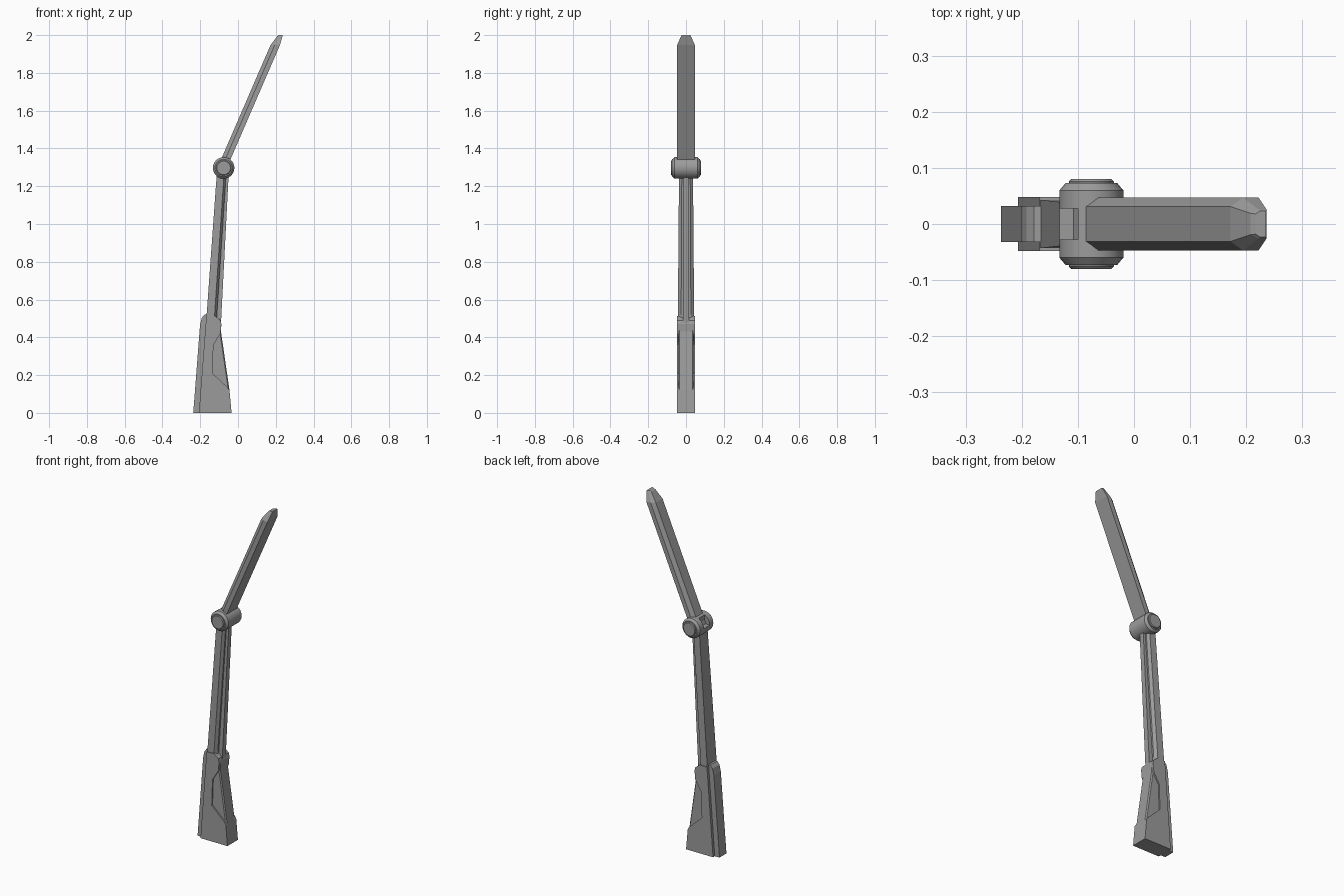
import bpy, bmesh, math
from mathutils import Matrix

if "Cube" in bpy.data.objects:
    bpy.data.objects.remove(bpy.data.objects["Cube"])

grey = bpy.data.materials.new("grey metal")
grey.use_nodes = True
colour = (0.33, 0.33, 0.33, 1)
grey.diffuse_color = colour
grey.node_tree.nodes["Principled BSDF"].inputs["Base Color"].default_value = colour


def finish(name, bm):
    bmesh.ops.recalc_face_normals(bm, faces=bm.faces)
    mesh = bpy.data.meshes.new(name)
    bm.to_mesh(mesh)
    bm.free()
    mesh.materials.append(grey)
    ob = bpy.data.objects.new(name, mesh)
    bpy.context.collection.objects.link(ob)
    return ob


def loft(name, sections):
    """Skin sections (z, half outline of (x, y)) mirrored across y = 0."""
    bm = bmesh.new()
    rings = []
    for z, half in sections:
        outline = half + [(x, -y) for x, y in reversed(half)]
        rings.append([bm.verts.new((x, y, z)) for x, y in outline])
    n = len(rings[0])
    for a, b in zip(rings, rings[1:]):
        for i in range(n):
            j = (i + 1) % n
            bm.faces.new((a[i], a[j], b[j], b[i]))
    bm.faces.new(rings[0])
    bm.faces.new(rings[-1])
    return finish(name, bm)


def slab(name, outline, half, bevel=0):
    """Extrude an x-z outline from y = -half to y = half."""
    bm = bmesh.new()
    face = bm.faces.new([bm.verts.new((x, -half, z)) for x, z in outline])
    ext = bmesh.ops.extrude_face_region(bm, geom=[face])
    verts = [v for v in ext["geom"] if isinstance(v, bmesh.types.BMVert)]
    bmesh.ops.translate(bm, verts=verts, vec=(0, 2 * half, 0))
    ob = finish(name, bm)
    if bevel:
        mod = ob.modifiers.new("edge bevel", "BEVEL")
        mod.width = bevel
        mod.segments = 1
    return ob


# Base: narrow core, wider cheeks with a scooped recess, and a back spine
slab("base_core", [(-0.2, 0), (-0.034, 0), (-0.045, 0.12), (-0.09, 0.43),
                   (-0.088, 0.47), (-0.1, 0.5), (-0.16, 0.52)], 0.04, 0.006)
slab("base_cheeks", [(-0.207, 0), (-0.034, 0), (-0.045, 0.12), (-0.055, 0.135),
                     (-0.135, 0.21), (-0.13, 0.36), (-0.093, 0.42),
                     (-0.088, 0.47), (-0.093, 0.49), (-0.12, 0.512),
                     (-0.168, 0.51)], 0.048)
slab("base_spine", [(-0.237, 0), (-0.19, 0), (-0.155, 0.52), (-0.178, 0.52),
                    (-0.192, 0.503), (-0.201, 0.465)], 0.032)


# Lower arm: broad back, chamfered front corners
def arm_half(x, depth, y):
    return [(x, y), (x + 0.62 * depth, y), (x + 0.8 * depth, y * 0.6)]


loft("lower_arm", [(0, arm_half(-0.204, 0.07, 0.047)),
                   (0.52, arm_half(-0.166, 0.068, 0.043)),
                   (1.27, arm_half(-0.112, 0.062, 0.037))])
# Front rib standing proud of the arm
loft("arm_rib", [(0.4, [(-0.15, 0.016), (-0.094, 0.016)]),
                 (1.27, [(-0.1, 0.014), (-0.049, 0.014)])])

# Elbow: stacked cone rings along y
CENTRE = (-0.076, 0, 1.297)
bm = bmesh.new()
profile = [(0.036, -0.08), (0.04, -0.076), (0.04, -0.073), (0.046, -0.073),
           (0.057, -0.06), (0.057, 0.06), (0.046, 0.073), (0.04, 0.073),
           (0.04, 0.076), (0.036, 0.08)]
SIDES = 24
rings = []
for r, y in profile:
    angles = [2 * math.pi * i / SIDES for i in range(SIDES)]
    rings.append([bm.verts.new((CENTRE[0] + r * math.cos(a), y,
                                CENTRE[2] + r * math.sin(a))) for a in angles])
for a, b in zip(rings, rings[1:]):
    for i in range(SIDES):
        j = (i + 1) % SIDES
        bm.faces.new((a[i], a[j], b[j], b[i]))
bm.faces.new(rings[0])
bm.faces.new(rings[-1])
joint = finish("elbow_joint", bm)

# Notch in the upper back of the elbow
bm = bmesh.new()
bmesh.ops.create_cube(bm, size=1, matrix=Matrix.Translation((-0.125, 0, 1.337))
                      @ Matrix.Diagonal((0.05, 0.055, 0.08, 1)))
cutter = finish("notch_cutter", bm)
cutter.hide_render = True
cutter.hide_set(True)
cut = joint.modifiers.new("notch", "BOOLEAN")
cut.operation = "DIFFERENCE"
cut.object = cutter

# Smooth the barrel, keep its rims crisp
bpy.ops.object.select_all(action="DESELECT")
joint.select_set(True)
bpy.context.view_layer.objects.active = joint
bpy.ops.object.shade_smooth_by_angle(angle=math.radians(25))


# Upper blade: flat underside, chamfered top, tapered tip
def blade_half(x):
    return [(x, 0.031), (x + 0.022, 0.047), (x + 0.05, 0.047)]


loft("upper_blade", [(1.3, blade_half(-0.108)),
                     (1.947, blade_half(0.172)),
                     (1.995, [(0.208, 0.019), (0.222, 0.026), (0.236, 0.026)]),
                     (2.0, [(0.217, 0.018), (0.224, 0.023), (0.235, 0.023)])])
